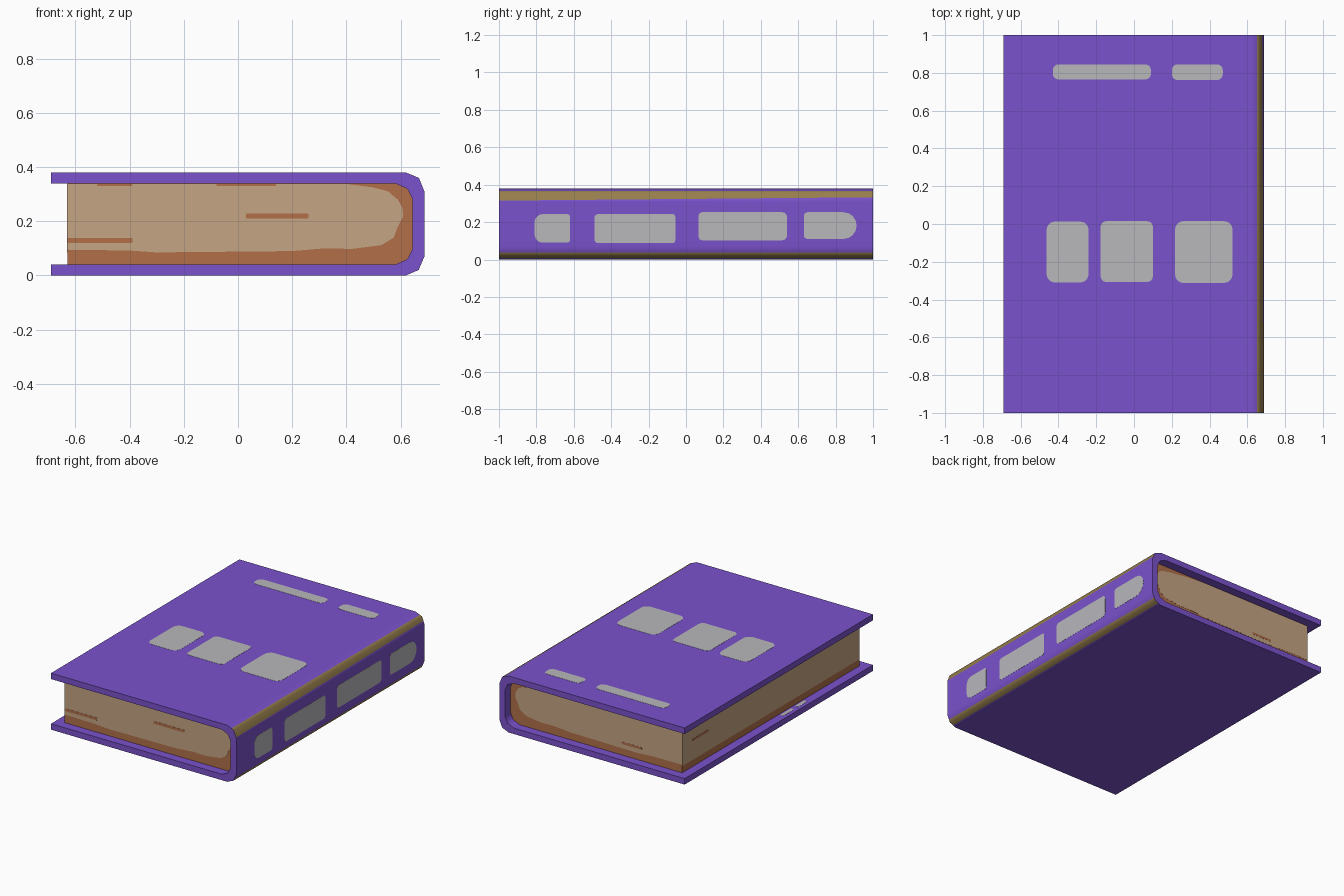
import bpy, bmesh, math
from mathutils import Vector

if "Cube" in bpy.data.objects:
    bpy.data.objects.remove(bpy.data.objects["Cube"])


def lin(c):
    c /= 255
    return c / 12.92 if c <= 0.04045 else ((c + 0.055) / 1.055) ** 2.4


def material(name, rgb):
    m = bpy.data.materials.new(name)
    m.diffuse_color = (*[lin(c) for c in rgb], 1)
    m.use_nodes = True
    m.node_tree.nodes["Principled BSDF"].inputs["Base Color"].default_value = m.diffuse_color
    return m


PURPLE = material("purple cover", (122, 82, 204))
GOLD = material("dull gold trim", (150, 126, 76))
GREY = material("grey panel", (184, 184, 188))
TAN = material("tan paper", (197, 165, 131))
BROWN = material("brown paper edge", (177, 111, 73))


def prism(name, pts, origin, u, v, depth, mats):
    """Extrude a 2D outline lying in the u/v plane along u x v."""
    u, v, origin = Vector(u), Vector(v), Vector(origin)
    bm = bmesh.new()
    face = bm.faces.new([bm.verts.new(origin + u * a + v * b) for a, b in pts])
    ext = bmesh.ops.extrude_face_region(bm, geom=[face])
    moved = [g for g in ext["geom"] if isinstance(g, bmesh.types.BMVert)]
    bmesh.ops.translate(bm, verts=moved, vec=u.cross(v) * depth)
    bmesh.ops.recalc_face_normals(bm, faces=bm.faces)
    mesh = bpy.data.meshes.new(name)
    bm.to_mesh(mesh)
    bm.free()
    for m in mats:
        mesh.materials.append(m)
    ob = bpy.data.objects.new(name, mesh)
    bpy.context.collection.objects.link(ob)
    return ob


def rounded(x0, x1, y0, y1, r, r_right=None):
    """Rounded rectangle outline; the right corners may use another radius."""
    rr = r_right or r
    pts = []
    for cx, cy, q, a0 in ((x1, y0, rr, -90), (x1, y1, rr, 0), (x0, y1, r, 90), (x0, y0, r, 180)):
        ox = cx - q if cx == x1 else cx + q
        oy = cy + q if cy == y0 else cy - q
        for i in range(5):
            a = math.radians(a0 + 22.5 * i)
            pts.append((ox + q * math.cos(a), oy + q * math.sin(a)))
    return pts


# Cover: one folded profile run along y, gold on the spine folds
inner = [(0.58, 0.34), (0.625, 0.32), (0.645, 0.28), (0.645, 0.10), (0.625, 0.06), (0.58, 0.04)]
profile = [(-0.69, 0), (0.62, 0), (0.64, 0.009), (0.667, 0.02), (0.674, 0.037), (0.688, 0.07),
           (0.688, 0.31), (0.668, 0.36), (0.652, 0.367), (0.62, 0.38), (-0.69, 0.38),
           (-0.69, 0.34)] + inner + [(-0.69, 0.04)]
cover = prism("cover", profile, (0, 1, 0), (1, 0, 0), (0, 0, 1), 2, [PURPLE, GOLD])

# Slanted lower border of the upper gold fold
bm = bmesh.new()
bm.from_mesh(cover.data)
fold = [f for f in bm.faces if f.normal.x > 0.8 and f.normal.z > 0.2]
geom = fold + list({e for f in fold for e in f.edges}) + list({v for f in fold for v in f.verts})
bmesh.ops.bisect_plane(bm, geom=geom, plane_co=(0, 0, 0.324), plane_no=(0, -0.009, 1))
for f in bm.faces:
    c, n = f.calc_center_median(), f.normal
    upper = c.z > 0.324 + 0.009 * c.y
    lower = c.z < 0.04
    if c.x > 0.641 and n.x > 0.2 and abs(n.z) > 0.2 and (upper or lower):
        f.material_index = 1
bm.to_mesh(cover.data)
bm.free()

# Soft shading round the folds, crisp everywhere else
cover.data.shade_smooth()
cover.data.set_sharp_from_angle(angle=math.radians(50))
cover.modifiers.new("weighted_normals", 'WEIGHTED_NORMAL').keep_sharp = True

# Page block
prism("page_block", [(-0.63, 0.34)] + inner + [(-0.63, 0.04)],
      (0, 0.94, 0), (1, 0, 0), (0, 0, 1), 1.88, [BROWN])

# Pale paper and brown streaks on the head and tail of the pages
pale = [(-0.63, 0.095), (-0.4, 0.092), (-0.3, 0.085), (0.2, 0.09), (0.32, 0.1), (0.42, 0.098),
        (0.53, 0.112), (0.575, 0.14), (0.59, 0.18), (0.61, 0.22), (0.607, 0.25), (0.59, 0.28)]
top_front = [(0.555, 0.31), (0.5, 0.325), (0.4, 0.338), (-0.63, 0.338)]
top_back = [(0.555, 0.3), (0.48, 0.312), (0.35, 0.328), (0.2, 0.338), (-0.63, 0.338)]
streaks_front = [(0.03, 0.26, 0.211, 0.229), (-0.63, -0.39, 0.12, 0.138),
                 (-0.08, 0.14, 0.33, 0.338), (-0.52, -0.39, 0.331, 0.338)]
streaks_back = [(-0.33, -0.18, 0.115, 0.13)]
for side, y, top, streaks in (("front", -0.94, top_front, streaks_front),
                              ("back", 0.941, top_back, streaks_back)):
    prism(side + "_paper", pale + top, (0, y, 0), (1, 0, 0), (0, 0, 1), 0.001, [TAN])
    for x0, x1, z0, z1 in streaks:
        prism(side + "_streak", rounded(x0, x1, z0, z1, 0.003),
              (0, y + math.copysign(0.001, y), 0), (1, 0, 0), (0, 0, 1), 0.001, [BROWN])

# Pale paper and streak on the fore edge (u x v points to -x)
prism("fore_edge_paper", [(0.94, 0.085), (-0.94, 0.085), (-0.94, 0.338), (0.94, 0.338)],
      (-0.63, 0, 0), (0, -1, 0), (0, 0, 1), 0.001, [TAN])
prism("fore_edge_streak", rounded(-0.83, -0.66, 0.212, 0.228, 0.005),
      (-0.631, 0, 0), (0, -1, 0), (0, 0, 1), 0.001, [BROWN])

# Grey panels on the top board
for x0, x1, y0, y1, r in ((-0.43, 0.09, 0.765, 0.845, 0.03), (0.20, 0.47, 0.762, 0.845, 0.03),
                          (-0.463, -0.24, -0.31, 0.013, 0.045), (-0.177, 0.10, -0.307, 0.015, 0.03),
                          (0.217, 0.522, -0.312, 0.015, 0.045)):
    prism("top_panel", rounded(x0, x1, y0, y1, r), (0, 0, 0.38), (1, 0, 0), (0, 1, 0), 0.001, [GREY])

# Grey panels on the spine
for y0, y1, z0, z1, r, rr in ((-0.81, -0.62, 0.09, 0.243, 0.045, 0.015),
                              (-0.49, -0.057, 0.088, 0.243, 0.02, 0.015),
                              (0.067, 0.54, 0.103, 0.253, 0.02, 0.025),
                              (0.63, 0.912, 0.11, 0.253, 0.02, 0.07)):
    prism("spine_panel", rounded(y0, y1, z0, z1, r, rr), (0.688, 0, 0), (0, 1, 0), (0, 0, 1), 0.001, [GREY])

# Small grey marks on the inner lip of the lower board
for y0, y1 in ((-0.20, -0.08), (-0.34, -0.24)):
    prism("lip_mark", rounded(-0.665, -0.64, y0, y1, 0.01), (0, 0, 0.04), (1, 0, 0), (0, 1, 0), 0.001, [GREY])
